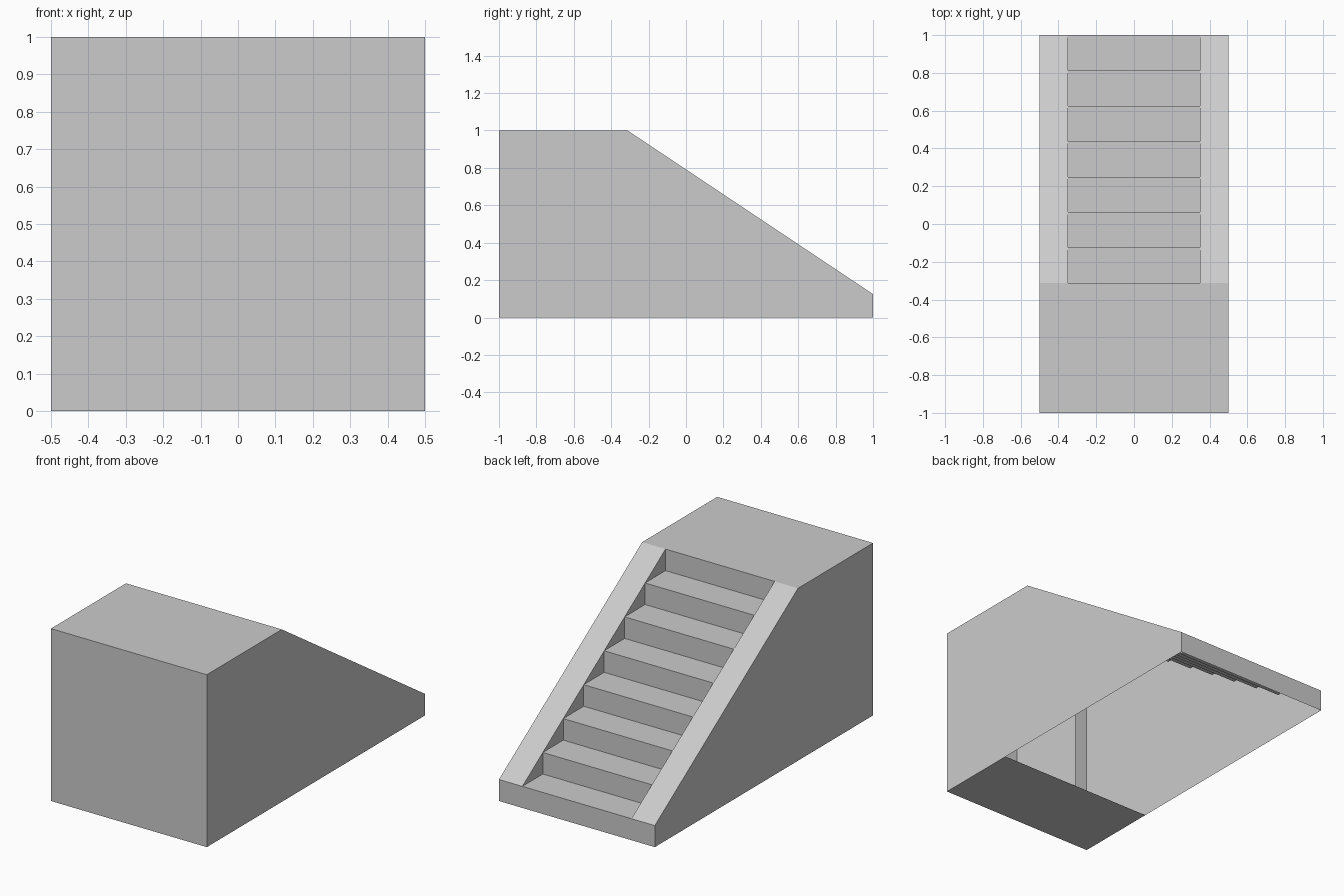
import bpy

if "Cube" in bpy.data.objects:
    bpy.data.objects.remove(bpy.data.objects["Cube"])

HALF_W, STAIR_W = 0.5, 0.35
STEPS, RISE, RUN = 7, 0.125, 0.1875
TOP_Y = 1 - STEPS * RUN          # rear edge of the landing


def add_object(name, verts, faces):
    mesh = bpy.data.meshes.new(name)
    mesh.from_pydata(verts, [], faces)
    mesh.update()
    obj = bpy.data.objects.new(name, mesh)
    bpy.context.collection.objects.link(obj)
    return obj


def sweep(name, profile, x0, x1):
    """Open sheet: a (y, z) profile stretched across x."""
    verts = [(x, y, z) for y, z in profile for x in (x0, x1)]
    faces = [(2 * i + 1, 2 * i + 3, 2 * i + 2, 2 * i) for i in range(len(profile) - 1)]
    return add_object(name, verts, faces)


def panels(name, polys, x, facing):
    """Flat (y, z) polygons in the plane at x, facing +x or -x."""
    verts, faces = [], []
    for poly in polys:
        ids = list(range(len(verts), len(verts) + len(poly)))
        verts += [(x, y, z) for y, z in poly]
        faces.append(ids if facing > 0 else ids[::-1])
    return add_object(name, verts, faces)


# Landing: partial floor, front wall and top
sweep("landing", [(-0.5, 0), (-1, 0), (-1, 1), (TOP_Y, 1)], -HALF_W, HALF_W)

# Low wall at the foot of the stairs (underside stays open)
sweep("foot_wall", [(1, RISE), (1, 0)], -HALF_W, HALF_W)

# Stair treads and risers
noses = [(TOP_Y + i * RUN, 1 - i * RISE) for i in range(STEPS + 1)]
steps = [noses[0]]
for i in range(STEPS):
    steps += [(noses[i][0], noses[i + 1][1]), noses[i + 1]]
sweep("stairs", steps, -STAIR_W, STAIR_W)

# Outer walls, sloped curbs and the curbs' inner triangles
outline = [(-1, 0), (1, 0), (1, RISE), (TOP_Y, 1), (-1, 1)]
triangles = [steps[2 * i:2 * i + 3] for i in range(STEPS)]
for side, s in (("right", 1), ("left", -1)):
    panels("side_wall_" + side, [outline], s * HALF_W, s)
    xs = sorted((s * STAIR_W, s * HALF_W))
    sweep("curb_" + side, [(TOP_Y, 1), (1, RISE)], *xs)
    panels("curb_inner_" + side, triangles, s * STAIR_W, -s)

# Centre partition inside the landing
panels("inner_partition", [[(-1, 0), (-0.5, 0), (-0.5, 1), (-1, 1)]], 0, 1)
